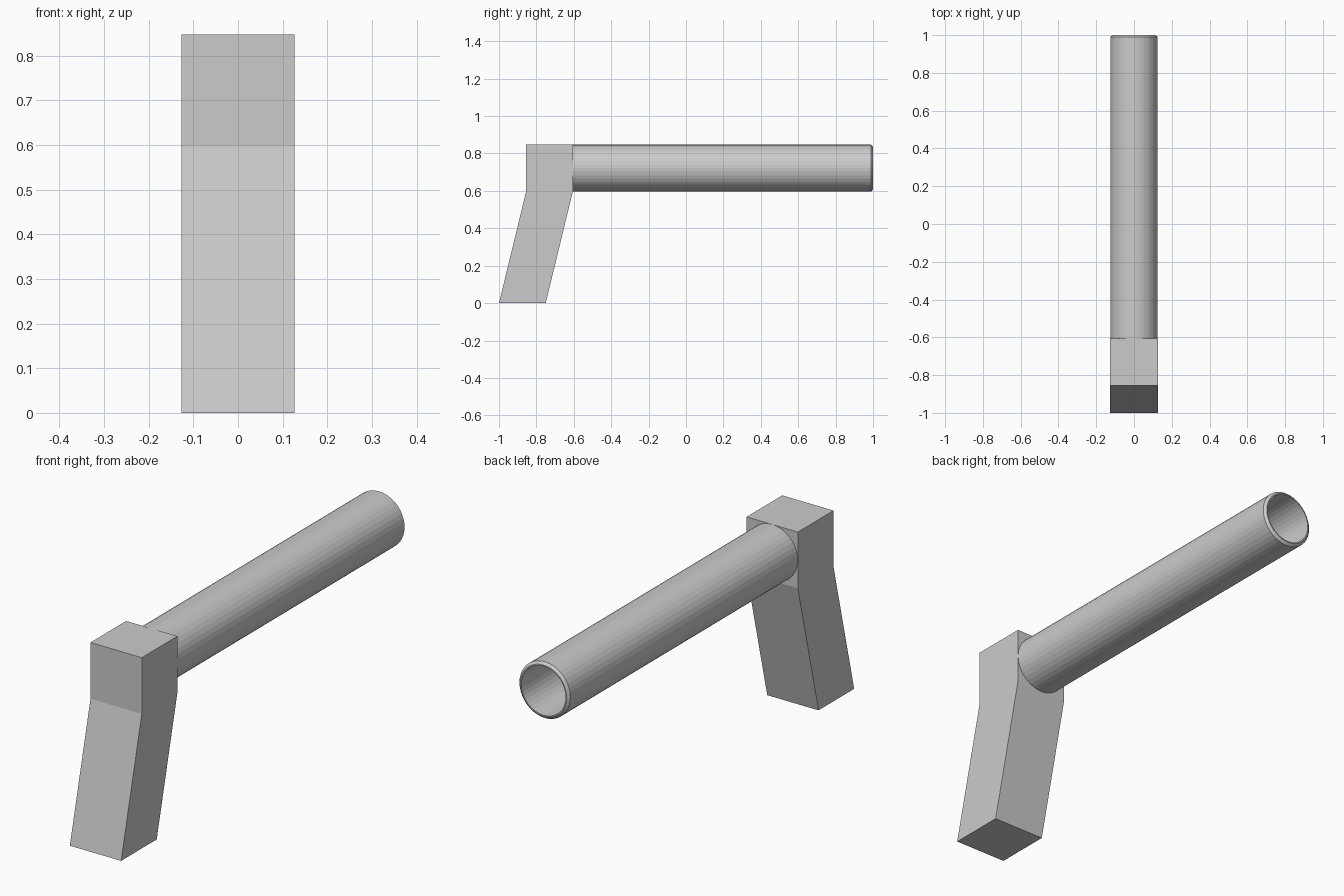
import bpy, bmesh
from math import sin, cos, tau

if "Cube" in bpy.data.objects:
    bpy.data.objects.remove(bpy.data.objects["Cube"])


def make_object(name, bm):
    bmesh.ops.recalc_face_normals(bm, faces=bm.faces)
    mesh = bpy.data.meshes.new(name)
    bm.to_mesh(mesh)
    bm.free()
    obj = bpy.data.objects.new(name, mesh)
    bpy.context.collection.objects.link(obj)
    return obj


def extrude_side_profile(name, points, half_width):
    bm = bmesh.new()
    # bottom-to-top cross-sections, each a quad loop
    left, right = ([bm.verts.new((x, y, z)) for y, z in points]
                   for x in (-half_width, half_width))
    bm.faces.new(left)
    bm.faces.new(right)
    n = len(points)
    for i in range(n):
        j = (i + 1) % n
        bm.faces.new((left[i], left[j], right[j], right[i]))
    return make_object(name, bm)


def lathe_along_y(name, profile, centre_z, sides):
    bm = bmesh.new()
    rings = [[bm.verts.new((r * cos(tau * i / sides), y, centre_z + r * sin(tau * i / sides)))
              for i in range(sides)] for r, y in profile]
    for a, b in zip(rings, rings[1:] + rings[:1]):
        for i in range(sides):
            j = (i + 1) % sides
            bm.faces.new((a[i], a[j], b[j], b[i]))
    return make_object(name, bm)


# Slanted grip with an upright block at the top
extrude_side_profile("grip", [(-1, 0), (-0.75, 0), (-0.605, 0.597), (-0.605, 0.847),
                              (-0.855, 0.847), (-0.855, 0.597)], 0.126)

# Hollow tube with a small chamfer around the open end
lathe_along_y("tube", [(0.125, -0.607), (0.125, 0.99), (0.114, 1.0),
                       (0.109, 1.0), (0.109, -0.607)], 0.722, 40)
